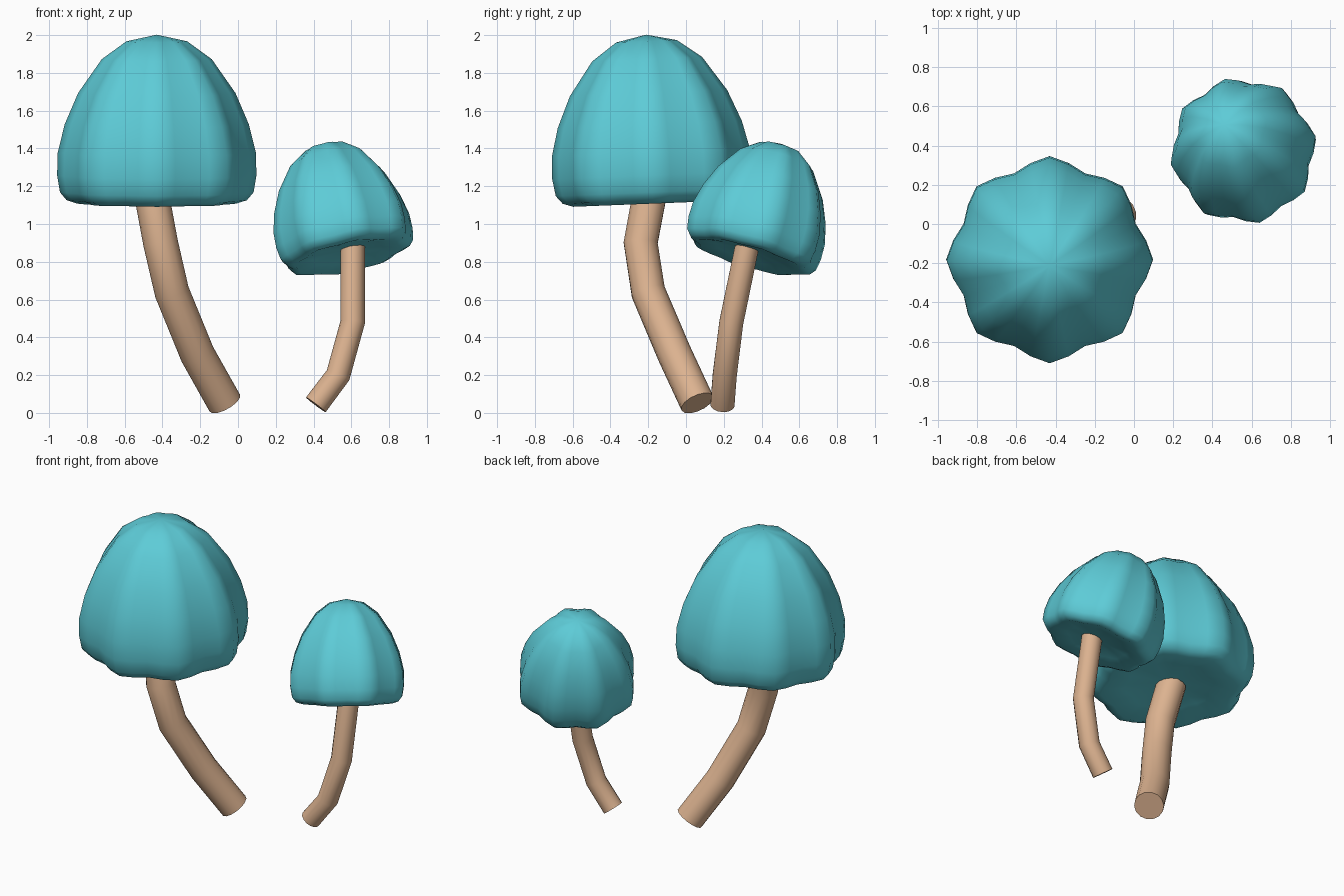
import bpy, bmesh, math
from mathutils import Vector

if "Cube" in bpy.data.objects:
    bpy.data.objects.remove(bpy.data.objects["Cube"])


def material(name, rgb):
    m = bpy.data.materials.new(name)
    m.diffuse_color = (*rgb, 1)
    m.use_nodes = True
    m.node_tree.nodes["Principled BSDF"].inputs["Base Color"].default_value = m.diffuse_color
    return m


TEAL = material("teal", (0.11, 0.60, 0.68))
TAN = material("tan", (0.72, 0.45, 0.28))


def finish(name, bm, mat, angle):
    bmesh.ops.recalc_face_normals(bm, faces=bm.faces)
    for f in bm.faces:
        f.smooth = True
    me = bpy.data.meshes.new(name)
    bm.to_mesh(me)
    bm.free()
    me.set_sharp_from_angle(angle=math.radians(angle))
    me.materials.append(mat)
    ob = bpy.data.objects.new(name, me)
    bpy.context.collection.objects.link(ob)


def skin(bm, rings):
    n = len(rings[0])
    for a, b in zip(rings, rings[1:]):
        for i in range(n):
            j = (i + 1) % n
            bm.faces.new((a[i], a[j], b[j], b[i]))


# Cap profile (radius, height) from the underside round the rim to the crown
PROFILE = [(0.10, 0.048), (0.28, 0.03), (0.42, 0.0), (0.475, 0.018), (0.51, 0.06),
           (0.525, 0.15), (0.522, 0.27), (0.485, 0.42), (0.415, 0.585),
           (0.29, 0.765), (0.16, 0.86)]
UNDER, APEX = 0.05, 0.895


def cap(name, base, axis, size, phase, lobes=8, segs=32):
    bm = bmesh.new()
    rot = Vector((0, 0, 1)).rotation_difference(Vector(axis))
    base = Vector(base)

    def vert(x, y, z):
        return bm.verts.new(base + rot @ (Vector((x, y, z)) * size))

    rings = []
    for r, z in PROFILE:
        ring = []
        for i in range(segs):
            t = 2 * math.pi * i / segs
            k = r * (0.955 + 0.05 * math.cos(lobes * t))   # fluted lobes
            a = t + math.radians(phase)
            ring.append(vert(k * math.cos(a), k * math.sin(a), z))
        rings.append(ring)
    skin(bm, rings)
    low, top = vert(0, 0, UNDER), vert(0, 0, APEX)
    for i in range(segs):
        j = (i + 1) % segs
        bm.faces.new((rings[0][j], rings[0][i], low))
        bm.faces.new((rings[-1][i], rings[-1][j], top))
    finish(name, bm, TEAL, 80)


def stem(name, path, radius, segs=14):
    bm = bmesh.new()
    pts = [Vector(p) for p in path]
    rings = []
    for i, p in enumerate(pts):
        d = (pts[min(i + 1, len(pts) - 1)] - pts[max(i - 1, 0)]).normalized()
        u = Vector((0, 1, 0)).cross(d).normalized()
        v = d.cross(u)
        rings.append([bm.verts.new(p + radius * (u * math.cos(t) + v * math.sin(t)))
                      for t in (2 * math.pi * k / segs for k in range(segs))])
    skin(bm, rings)
    bm.faces.new(rings[0])
    bm.faces.new(rings[-1])
    finish(name, bm, TAN, 50)


# Large mushroom
cap("large_cap", (-0.43, -0.175, 1.108), (0, -0.04, 1), 1.0, 0)
stem("large_stem", [(-0.07, 0.06, 0.052), (-0.215, -0.06, 0.31), (-0.35, -0.2, 0.64),
                    (-0.41, -0.24, 0.9), (-0.46, -0.19, 1.17)], 0.092)

# Small mushroom
cap("small_cap", (0.585, 0.335, 0.825), (-0.2, 0.27, 0.94), 0.71, 12)
stem("small_stem", [(0.412, 0.193, 0.043), (0.53, 0.205, 0.2),
                    (0.607, 0.24, 0.48), (0.607, 0.325, 0.89)], 0.065)
